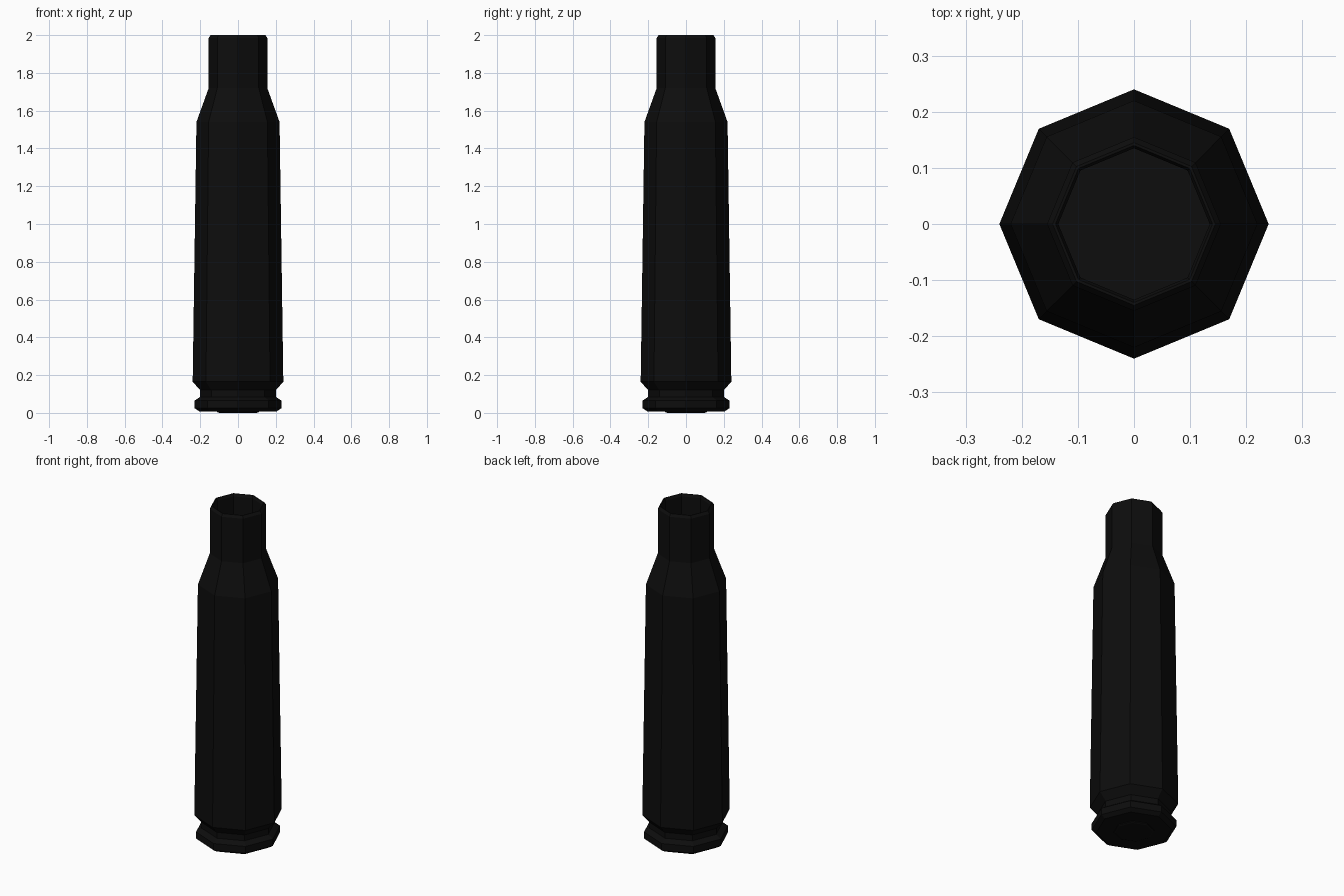
import bpy, bmesh, math

if "Cube" in bpy.data.objects:
    bpy.data.objects.remove(bpy.data.objects["Cube"])

SIDES = 8

# dark finish
dark = bpy.data.materials.new("dark_finish")
dark.diffuse_color = (0.004, 0.004, 0.004, 1)
dark.use_nodes = True
dark.node_tree.nodes["Principled BSDF"].inputs["Base Color"].default_value = dark.diffuse_color


def lathe(name, profile):
    """Revolve (radius, z) points into a flat-faced solid, capped at both ends."""
    bm = bmesh.new()
    rings = []
    for r, z in profile:
        rings.append([bm.verts.new((r * math.cos(2 * math.pi * i / SIDES),
                                    r * math.sin(2 * math.pi * i / SIDES), z))
                      for i in range(SIDES)])
    for a, b in zip(rings, rings[1:]):
        for i in range(SIDES):
            j = (i + 1) % SIDES
            bm.faces.new((a[i], a[j], b[j], b[i]))
    bm.faces.new(rings[0][::-1])
    bm.faces.new(rings[-1])
    bmesh.ops.recalc_face_normals(bm, faces=bm.faces)
    mesh = bpy.data.meshes.new(name)
    bm.to_mesh(mesh)
    bm.free()
    mesh.materials.append(dark)
    ob = bpy.data.objects.new(name, mesh)
    bpy.context.collection.objects.link(ob)
    return ob


# case: base, rim, extractor groove, tapered body, shoulder, neck, hollow mouth
lathe("cartridge_case", [
    (0.12, 0.008), (0.205, 0.008), (0.23, 0.025), (0.23, 0.065),
    (0.20, 0.085), (0.20, 0.12), (0.24, 0.165),
    (0.22, 1.54), (0.155, 1.72),
    (0.155, 1.985), (0.145, 2.0), (0.14, 2.0), (0.135, 1.985),
    (0.135, 1.72),
])

# primer: small disc set in the base
lathe("primer", [(0.10, 0.0), (0.11, 0.004), (0.11, 0.02)])
